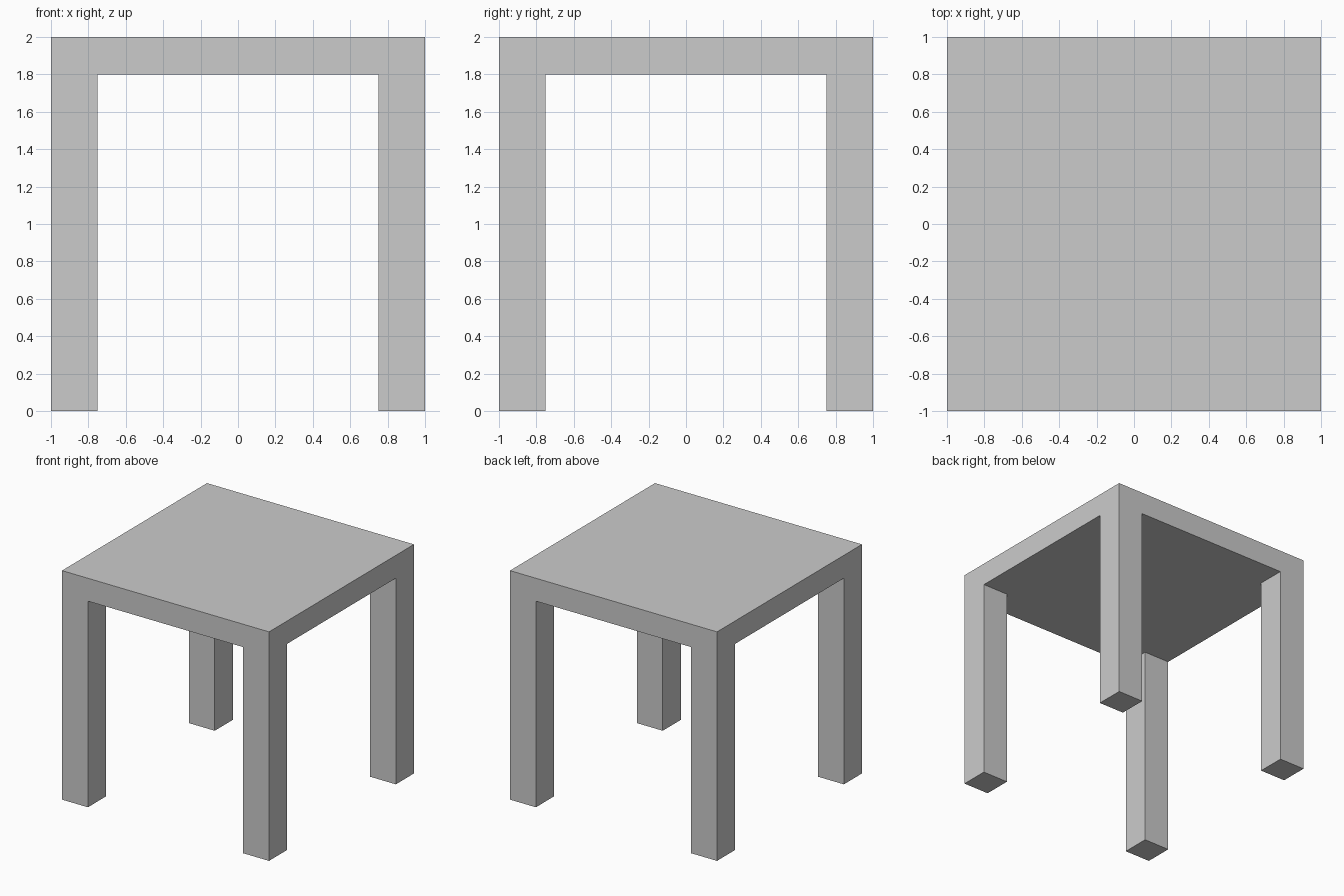
import bpy, bmesh

if "Cube" in bpy.data.objects:
    bpy.data.objects.remove(bpy.data.objects["Cube"])

HALF, INNER = 1.0, 0.75          # half width of the top, inner face of the legs
HEIGHT, UNDERSIDE = 2.0, 1.8

bm = bmesh.new()

# Underside: 3 x 3 cells whose corner cells are the leg sections
cuts = (-HALF, -INNER, INNER, HALF)
grid = [[bm.verts.new((x, y, UNDERSIDE)) for y in cuts] for x in cuts]
cells = {(i, j): bm.faces.new((grid[i][j], grid[i + 1][j], grid[i + 1][j + 1], grid[i][j + 1]))
         for i in range(3) for j in range(3)}

# Table top: raise a copy of the whole grid
top = bmesh.ops.extrude_face_region(bm, geom=list(cells.values()), use_keep_orig=True)
bmesh.ops.translate(bm, vec=(0, 0, HEIGHT - UNDERSIDE),
                    verts=[g for g in top["geom"] if isinstance(g, bmesh.types.BMVert)])

# Legs: pull the four corner cells down to the floor
for i in (0, 2):
    for j in (0, 2):
        leg = bmesh.ops.extrude_discrete_faces(bm, faces=[cells[i, j]])["faces"][0]
        bmesh.ops.translate(bm, vec=(0, 0, -UNDERSIDE), verts=leg.verts)

# Merge flush faces so the top and legs read as one solid
bmesh.ops.recalc_face_normals(bm, faces=bm.faces)
bmesh.ops.dissolve_limit(bm, angle_limit=0.01, verts=bm.verts, edges=bm.edges)

mesh = bpy.data.meshes.new("table")
bm.to_mesh(mesh)
bm.free()
bpy.context.collection.objects.link(bpy.data.objects.new("table", mesh))
